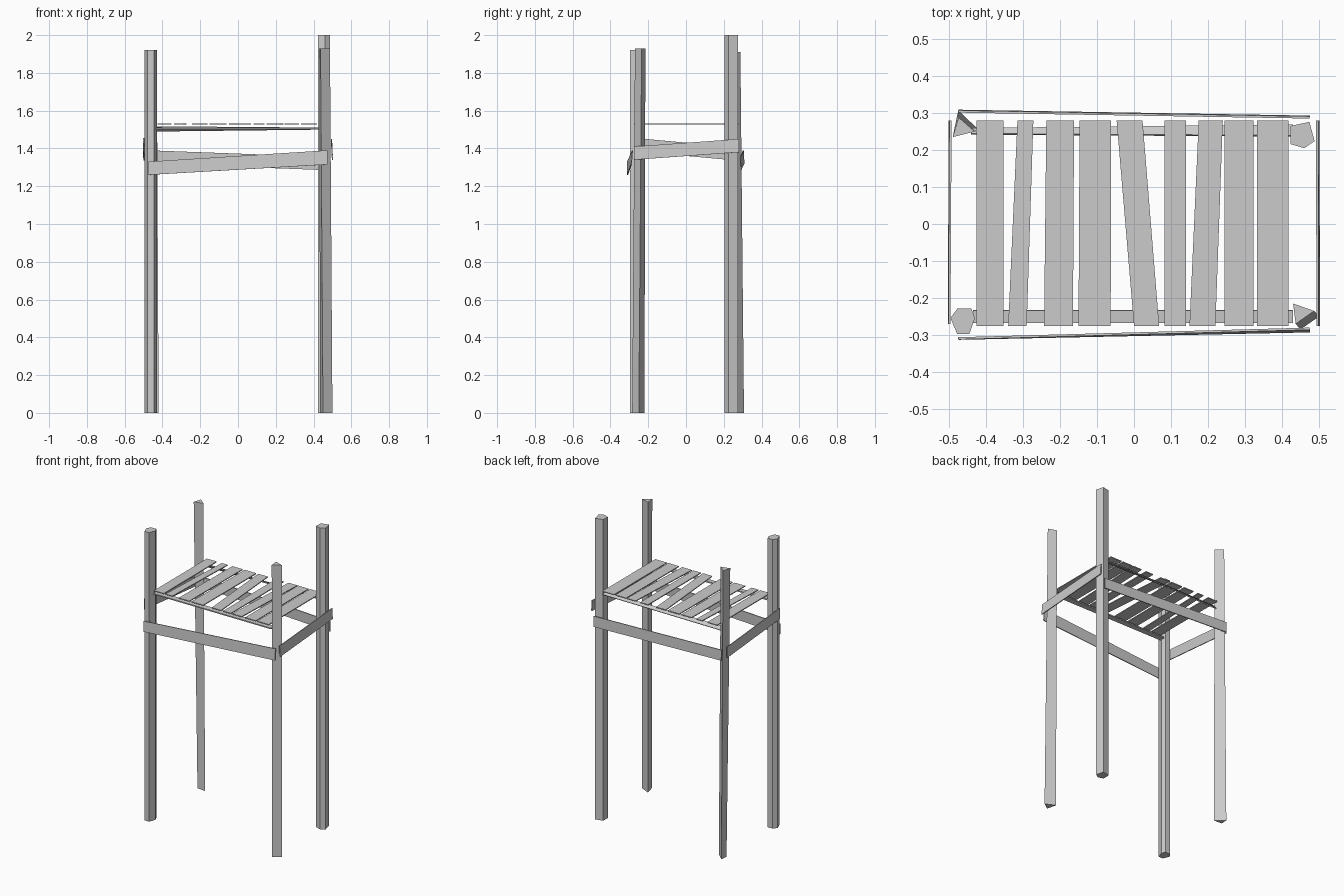
import bpy


def make(name, verts, faces):
    mesh = bpy.data.meshes.new(name)
    mesh.from_pydata(verts, [], faces)
    mesh.update()
    ob = bpy.data.objects.new(name, mesh)
    bpy.context.collection.objects.link(ob)
    return ob


def post(name, bottom, top, height):
    """Faceted post lofted between two outlines (counter-clockwise)."""
    n = len(bottom)
    verts = [(x, y, 0) for x, y in bottom] + [(x, y, height) for x, y in top]
    faces = [(i, (i + 1) % n, (i + 1) % n + n, i + n) for i in range(n)]
    faces += [tuple(reversed(range(n))), tuple(range(n, 2 * n))]
    make(name, verts, faces)


def board(name, a, b, c, d, thick):
    """Thin plank: a four-cornered face given thickness."""
    ob = make(name, [a, b, c, d], [(0, 1, 2, 3)])
    mod = ob.modifiers.new("thickness", "SOLIDIFY")
    mod.thickness = thick
    mod.offset = 0


# Corner posts, roughly hewn with different sections and heights
fl = [(-.496, -.254), (-.478, -.297), (-.445, -.297),
      (-.43, -.254), (-.44, -.228), (-.477, -.228)]
post("front_left_post", fl, fl, 1.92)
br = [(.423, .265), (.423, .216), (.46, .205), (.488, .224), (.474, .276)]
post("back_right_post", br, br, 2.0)
post("front_right_post",
     [(.435, -.22), (.45, -.285), (.5, -.25)],
     [(.43, -.215), (.437, -.27), (.487, -.235)], 1.93)
post("back_left_post",
     [(-.48, .26), (-.42, .255), (-.475, .307)],
     [(-.49, .235), (-.43, .25), (-.474, .288)], 1.91)

# Crooked rails nailed around the posts
board("front_rail", (-.475, -.31, 1.26), (.475, -.29, 1.315),
      (.475, -.283, 1.39), (-.475, -.309, 1.33), .006)
board("back_rail", (-.475, .306, 1.32), (.475, .29, 1.285),
      (.475, .288, 1.355), (-.475, .304, 1.39), .006)
board("right_rail", (.5, -.275, 1.34), (.498, .28, 1.38),
      (.495, .28, 1.45), (.496, -.275, 1.41), .006)
board("left_rail", (-.5, -.27, 1.385), (-.498, .28, 1.335),
      (-.496, .28, 1.405), (-.499, -.27, 1.455), .006)

# Bearers under the platform
board("front_bearer", (-.435, -.268, 1.505), (.43, -.268, 1.505),
      (.43, -.233, 1.507), (-.435, -.233, 1.507), .008)
board("back_bearer", (-.44, .243, 1.515), (.43, .238, 1.508),
      (.43, .267, 1.502), (-.44, .258, 1.492), .006)

# Platform slats: left/right edge at the front, then at the back
slats = [(-.425, -.353, -.425, -.353), (-.34, -.29, -.315, -.272),
         (-.243, -.165, -.237, -.162), (-.15, -.063, -.147, -.062),
         (0, .068, -.047, .023), (.083, .14, .083, .14),
         (.15, .22, .175, .24), (.245, .323, .245, .323),
         (.333, .418, .333, .418)]
for i, (f0, f1, b0, b1) in enumerate(slats):
    board(f"platform_slat_{i + 1}", (f0, -.275, 1.53), (f1, -.275, 1.53),
          (b1, .28, 1.53), (b0, .28, 1.53), .006)
